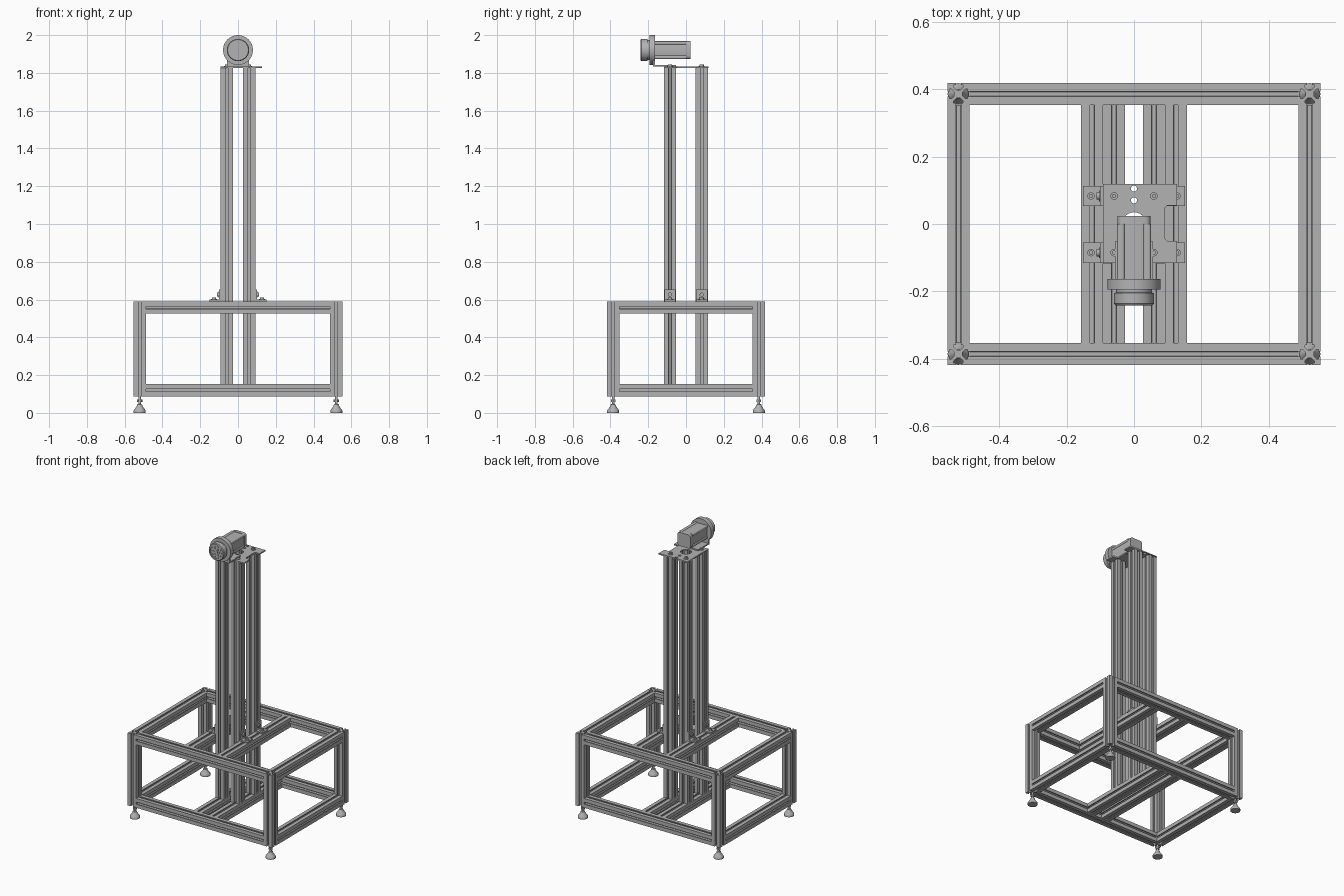
import bpy, bmesh, math
from mathutils import Matrix, Vector

cube = bpy.data.objects.get("Cube")
if cube:
    bpy.data.objects.remove(cube)

metal = bpy.data.materials.new("brushed grey metal")
metal.use_nodes = True
GREY = (0.45, 0.45, 0.45, 1)
metal.diffuse_color = GREY
metal.node_tree.nodes["Principled BSDF"].inputs["Base Color"].default_value = GREY

# Rotations that send local z to the named axis
AXES = {
    "x": Matrix.Rotation(math.pi / 2, 4, "Y"),
    "y": Matrix.Rotation(-math.pi / 2, 4, "X"),
    "z": Matrix.Identity(4),
}
W = 0.065          # width of an extrusion
H = W / 2


def finish(name, bm, smooth=False):
    bmesh.ops.recalc_face_normals(bm, faces=bm.faces)
    mesh = bpy.data.meshes.new(name)
    bm.to_mesh(mesh)
    bm.free()
    mesh.materials.append(metal)
    obj = bpy.data.objects.new(name, mesh)
    bpy.context.collection.objects.link(obj)
    if smooth:
        bpy.ops.object.select_all(action="DESELECT")
        obj.select_set(True)
        bpy.context.view_layer.objects.active = obj
        bpy.ops.object.shade_smooth_by_angle(angle=math.radians(35))
    return obj


def prism(name, outline, axis, start, length):
    """Extrude a closed outline along an axis from a start point."""
    bm = bmesh.new()
    face = bm.faces.new([bm.verts.new((u, v, 0)) for u, v in outline])
    ext = bmesh.ops.extrude_face_region(bm, geom=[face])
    verts = [g for g in ext["geom"] if isinstance(g, bmesh.types.BMVert)]
    bmesh.ops.translate(bm, vec=(0, 0, length), verts=verts)
    bm.transform(Matrix.Translation(start) @ AXES[axis])
    return finish(name, bm)


def slot_outline():
    """Square section with a T-shaped slot in each side."""
    half = [(H, 0.007), (H - 0.006, 0.007), (H - 0.006, 0.014),
            (H - 0.012, 0.014), (H - 0.02, 0.006)]
    side = [(H, -H)] + [(u, -v) for u, v in half] + half[::-1]
    pts = []
    for k in range(4):
        rot = Matrix.Rotation(k * math.pi / 2, 2)
        pts += [tuple(rot @ Vector(p)) for p in side]
    return pts


SLOTTED = slot_outline()


def beam(name, axis, start, length):
    return prism(name, SLOTTED, axis, start, length)


def box(name, lo, hi, bevel=0):
    lo, hi = Vector(lo), Vector(hi)
    bm = bmesh.new()
    bmesh.ops.create_cube(bm, size=1)
    bm.transform(Matrix.Translation((lo + hi) / 2) @ Matrix.Diagonal((*(hi - lo), 1)))
    if bevel:
        along_y = [e for e in bm.edges
                   if abs((e.verts[0].co - e.verts[1].co).normalized().y) > 0.9]
        bmesh.ops.bevel(bm, geom=along_y, offset=bevel, segments=3, profile=0.5, affect="EDGES")
    return finish(name, bm, bool(bevel))


def lathe(name, profile, axis, origin, sides=32):
    """Spin (radius, height) points around an axis."""
    bm = bmesh.new()
    verts = [bm.verts.new((r, 0, h)) for r, h in profile]
    edges = [bm.edges.new(p) for p in zip(verts, verts[1:])]
    bmesh.ops.spin(bm, geom=verts + edges, cent=(0, 0, 0), axis=(0, 0, 1),
                   angle=2 * math.pi, steps=sides)
    bmesh.ops.remove_doubles(bm, verts=bm.verts, dist=1e-5)
    bm.transform(Matrix.Translation(origin) @ AXES[axis])
    return finish(name, bm, sides > 8)


def disc(name, radius, axis, origin, length, sides=24):
    return lathe(name, [(0, 0), (radius, 0), (radius, length), (0, length)], axis, origin, sides)


def socket_bolt(name, axis, origin, out=1):
    """Washer, round head and hollow socket."""
    pts = [(0, 0), (0.016, 0), (0.016, 0.003), (0.011, 0.003),
           (0.011, 0.011), (0.005, 0.011), (0.005, 0.005), (0, 0.005)]
    return lathe(name, [(r, h * out) for r, h in pts], axis, origin, 16)


def holed_plate(name, outline, holes, z, thick):
    """Flat plate with round holes, from a filled curve."""
    curve = bpy.data.curves.new(name, "CURVE")
    curve.dimensions, curve.fill_mode, curve.extrude = "2D", "BOTH", thick / 2
    loops = [outline]
    for cx, cy, r in holes:
        loops.append([(cx + r * math.cos(a * math.pi / 12), cy + r * math.sin(a * math.pi / 12))
                      for a in range(24)])
    for loop in loops:
        s = curve.splines.new("POLY")
        s.points.add(len(loop) - 1)
        s.use_cyclic_u = True
        for p, (x, y) in zip(s.points, loop):
            p.co = (x, y, 0, 1)
    obj = bpy.data.objects.new(name, curve)
    bpy.context.collection.objects.link(obj)
    obj.location.z = z + thick / 2
    curve.materials.append(metal)
    bpy.ops.object.select_all(action="DESELECT")
    obj.select_set(True)
    bpy.context.view_layer.objects.active = obj
    bpy.ops.object.convert(target="MESH")
    return obj


# Base frame
PX, PY = 0.553 - H, 0.418 - H
Z0, Z1 = 0.088, 0.59
low, high = Z0 + H, Z1 - H
SIDES = ((-1, "right"), (1, "left"))
ENDS = ((-1, "front"), (1, "back"))
LEVELS = ((low, "lower"), (high, "upper"))

for sx, side in SIDES:
    for sy, end in ENDS:
        x, y = sx * PX, sy * PY
        beam(f"{end}_{side}_post", "z", (x, y, Z0), Z1 - Z0)
        # Levelling foot: pad, neck, nut and stud
        lathe(f"{end}_{side}_foot", [(0, 0), (0.032, 0), (0.032, 0.012), (0.028, 0.018),
              (0.016, 0.034), (0.013, 0.045), (0.007, 0.047), (0.007, 0.09), (0, 0.09)],
              "z", (x, y, 0))
        disc(f"{end}_{side}_foot_nut", 0.014, "z", (x, y, 0.058), 0.012, 6)
    for z, level in LEVELS:
        beam(f"{level}_{side}_rail", "y", (sx * PX, H - PY, z), 2 * PY - W)
for sy, end in ENDS:
    for z, level in LEVELS:
        beam(f"{level}_{end}_rail", "x", (H - PX, sy * PY, z), 2 * PX - W)

# Cross beams, columns and angle brackets
TOP = 1.825
CX, COL_Y = 0.059, (-0.085, 0.083)
for sx, side in SIDES:
    beam(f"lower_{side}_cross_beam", "y", (sx * CX, H - PY, low), 2 * PY - W)
    beam(f"upper_{side}_cross_beam", "y", (sx * (CX + W), H - PY, high), 2 * PY - W)
    for y, (_, end) in zip(COL_Y, ENDS):
        beam(f"{end}_{side}_column", "z", (sx * CX, y, Z0 + W), TOP - Z0 - W)
        x0 = CX + H
        xs = sorted((sx * x0, sx * (x0 + 0.06)))
        box(f"{end}_{side}_bracket_foot", (xs[0], y - 0.03, Z1), (xs[1], y + 0.03, Z1 + 0.009))
        xs = sorted((sx * x0, sx * (x0 + 0.009)))
        box(f"{end}_{side}_bracket_wall", (xs[0], y - 0.03, Z1), (xs[1], y + 0.03, Z1 + 0.062))
        socket_bolt(f"{end}_{side}_bracket_bolt", "z", (sx * (x0 + 0.036), y, Z1 + 0.009))
        socket_bolt(f"{end}_{side}_column_bolt", "x", (sx * (x0 + 0.009), y, Z1 + 0.036), sx)
        socket_bolt(f"{end}_{side}_plate_bolt", "z", (sx * CX, y, TOP + 0.009))

# Top plate, notched on one side
holed_plate("top_plate",
            [(-0.092, -0.116), (0.127, -0.116), (0.127, -0.05), (0.098, -0.05), (0.092, -0.044),
             (0.092, 0.049), (0.098, 0.055), (0.127, 0.055), (0.127, 0.118), (-0.092, 0.118)],
            [(0, 0.105, 0.009), (0, 0.07, 0.009), (0, 0, 0.035)], TOP, 0.009)

# Motor on its angle mount
MZ = 1.921
box("motor_mount_base", (-0.057, -0.175, TOP + 0.009), (0.057, -0.052, TOP + 0.018))
box("motor_mount_wall", (-0.057, -0.175, TOP + 0.009), (0.057, -0.165, MZ))
disc("motor_flange", 0.079, "y", (0, -0.194, MZ), 0.031, 48)
lathe("motor_head", [(0, 0.006), (0.046, 0.006), (0.046, 0), (0.055, 0), (0.059, 0.005),
      (0.059, 0.036), (0.053, 0.038), (0.053, 0.05), (0, 0.05)], "y", (0, -0.241, MZ), 40)
box("motor_body", (-0.046, -0.165, MZ - 0.044), (0.046, 0, MZ + 0.044), 0.014)
box("motor_end_cap", (-0.049, 0, MZ - 0.047), (0.049, 0.023, MZ + 0.047), 0.016)
for s, side in SIDES:
    for t, level in ((-1, "lower"), (1, "upper")):
        xs = sorted((s * 0.028, s * 0.05))
        zs = sorted((MZ + t * 0.028, MZ + t * 0.047))
        box(f"{level}_{side}_motor_rib", (xs[0], -0.165, zs[0]), (xs[1], 0, zs[1]), 0.006)

# Ring of studs and hub on the motor face
disc("motor_hub", 0.012, "y", (0, -0.24, MZ), 0.01)
for ring, count in ((0.022, 6), (0.037, 10)):
    for k in range(count):
        a = 2 * math.pi * k / count
        disc("motor_face_stud", 0.005, "y",
             (ring * math.cos(a), -0.239, MZ + ring * math.sin(a)), 0.008, 10)
